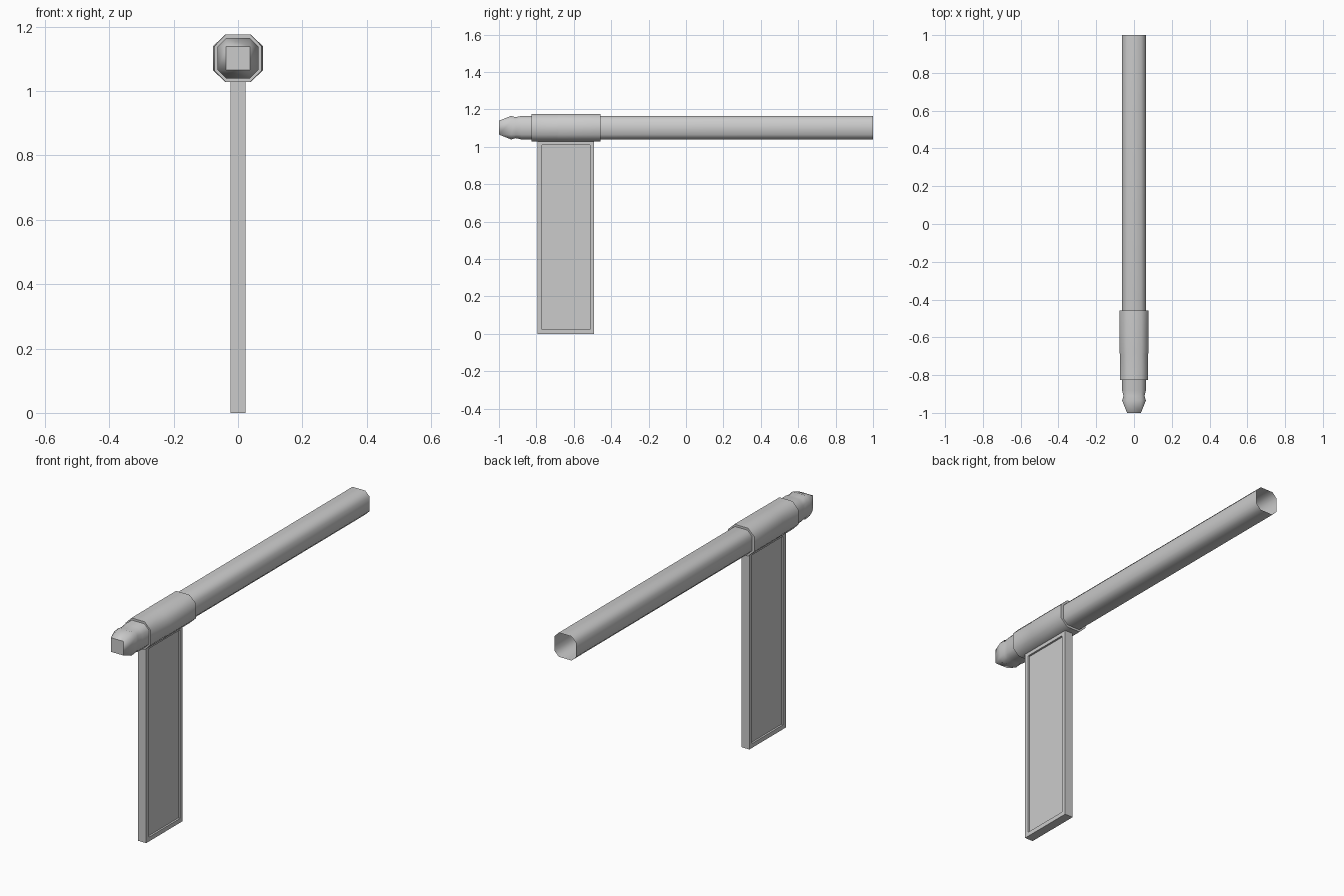
import bpy, bmesh, math

if "Cube" in bpy.data.objects:
    bpy.data.objects.remove(bpy.data.objects["Cube"])

AXIS_Z = 1.102  # height of the tube axis


def octagon(y, hx, hz, fx, fz):
    """Chamfered square across y: half sizes hx, hz and half flats fx, fz."""
    pts = [(hx, -fz), (hx, fz), (fx, hz), (-fx, hz),
           (-hx, fz), (-hx, -fz), (-fx, -hz), (fx, -hz)]
    return [(x, y, AXIS_Z + z) for x, z in pts]


def finish(bm, name):
    bmesh.ops.remove_doubles(bm, verts=bm.verts, dist=0.0005)
    bmesh.ops.recalc_face_normals(bm, faces=bm.faces)
    mesh = bpy.data.meshes.new(name)
    bm.to_mesh(mesh)
    bm.free()
    obj = bpy.data.objects.new(name, mesh)
    bpy.context.collection.objects.link(obj)
    return obj


def loft(name, sections, cap_start=False):
    bm = bmesh.new()
    rings = [[bm.verts.new(p) for p in octagon(*s)] for s in sections]
    for a, b in zip(rings, rings[1:]):
        for i in range(8):
            j = (i + 1) % 8
            bm.faces.new((a[i], a[j], b[j], b[i]))
    if cap_start:
        bm.faces.new(rings[0])
    obj = finish(bm, name)
    bpy.ops.object.select_all(action='DESELECT')
    bpy.context.view_layer.objects.active = obj
    obj.select_set(True)
    bpy.ops.object.shade_smooth_by_angle(angle=math.radians(60))
    return obj


# Tube: square closed tip, bulge, groove, long shaft open at the back
F = 0.037
loft("tube", [(-1.0, F, F, F, F),
              (-0.935, 0.063, 0.063, F, F),
              (-0.91, 0.056, 0.056, F, F),
              (-0.88, 0.063, 0.063, F, F),
              (1.0, 0.063, 0.063, F, F)], cap_start=True)

# Collar: sleeve around the tube with ring-shaped ends, narrower at the front
loft("collar", [(-0.827, 0.063, 0.063, F, F),
                (-0.827, 0.073, 0.074, 0.038, 0.038),
                (-0.69, 0.074, 0.074, 0.038, 0.038),
                (-0.68, 0.077, 0.074, 0.039, 0.038),
                (-0.457, 0.077, 0.074, 0.039, 0.038),
                (-0.457, 0.063, 0.063, F, F)])

# Grip: flat slab with a recessed panel on both broad sides
bm = bmesh.new()
bmesh.ops.create_cube(bm, size=1)
for v in bm.verts:
    v.co = (v.co.x * 0.047, -0.642 + v.co.y * 0.302, (v.co.z + 0.5) * 1.032)
bm.normal_update()
sides = [f for f in bm.faces if abs(f.normal.x) > 0.9]
bmesh.ops.inset_individual(bm, faces=sides, thickness=0.032)
bmesh.ops.inset_individual(bm, faces=sides, thickness=0.0, depth=-0.01)
bmesh.ops.recalc_face_normals(bm, faces=bm.faces)
mesh = bpy.data.meshes.new("grip")
bm.to_mesh(mesh)
bm.free()
bpy.context.collection.objects.link(bpy.data.objects.new("grip", mesh))
